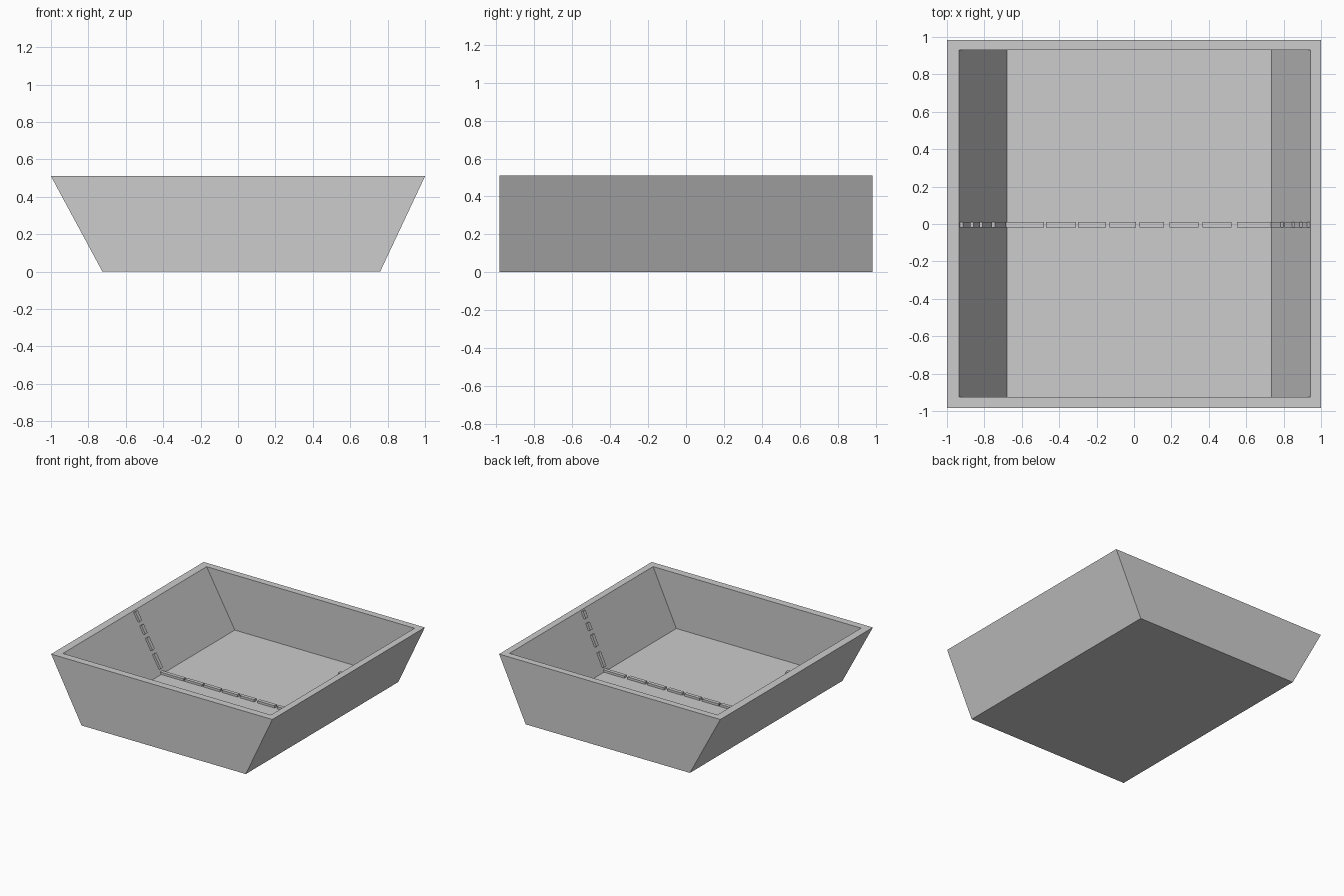
import bpy, bmesh
from mathutils import Vector

cube = bpy.data.objects.get("Cube")
if cube:
    bpy.data.objects.remove(cube, do_unlink=True)

# Single plain grey
grey = bpy.data.materials.new("plain_grey")
grey.use_nodes = True
colour = (0.604, 0.604, 0.604, 1)
grey.diffuse_color = colour
grey.node_tree.nodes["Principled BSDF"].inputs["Base Color"].default_value = colour

TOP, FLOOR = 0.51, 0.06
FLOOR_L, FLOOR_R = -0.68, 0.735      # inner floor ends
RIM_L, RIM_R = -0.935, 0.945         # inner rim ends


def make_object(name, bm):
    bmesh.ops.recalc_face_normals(bm, faces=bm.faces)
    mesh = bpy.data.meshes.new(name)
    bm.to_mesh(mesh)
    bm.free()
    mesh.materials.append(grey)
    obj = bpy.data.objects.new(name, mesh)
    bpy.context.collection.objects.link(obj)
    return obj


def loft(name, rings):
    """Join successive vertex rings with quads and cap both ends."""
    bm = bmesh.new()
    loops = [[bm.verts.new(p) for p in ring] for ring in rings]
    for a, b in zip(loops, loops[1:]):
        for i in range(4):
            j = (i + 1) % 4
            bm.faces.new((a[i], a[j], b[j], b[i]))
    bm.faces.new(loops[0][::-1])
    bm.faces.new(loops[-1])
    return make_object(name, bm)


def rect(x0, x1, y0, y1, z):
    return [(x0, y0, z), (x1, y0, z), (x1, y1, z), (x0, y1, z)]


# Tray with sloping ends and upright sides
loft("tray", [
    rect(-0.725, 0.76, -0.985, 0.985, 0),
    rect(-1, 1, -0.985, 0.985, TOP),
    rect(RIM_L, RIM_R, -0.925, 0.93, TOP),
    rect(FLOOR_L, FLOOR_R, -0.925, 0.93, FLOOR),
])


def left_wall(x):
    return Vector((x, 0, FLOOR + (FLOOR_L - x) / (FLOOR_L - RIM_L) * (TOP - FLOOR)))


def right_wall(x):
    return Vector((x, 0, FLOOR + (x - FLOOR_R) / (RIM_R - FLOOR_R) * (TOP - FLOOR)))


def floor(x):
    return Vector((x, 0, FLOOR))


def dash(name, a, b, y0=-0.02, y1=0.01, raised=0.018):
    """Thin raised bar between two points of the inner surface."""
    along = (b - a).normalized()
    up = Vector((-along.z, 0, along.x))
    rings = []
    for lift in (-0.004, raised):
        p, q = a + up * lift, b + up * lift
        rings.append([(p.x, y0, p.z), (q.x, y0, q.z), (q.x, y1, q.z), (p.x, y1, p.z)])
    loft(name, rings)


# Dashed centre line across the floor and up both sloping ends
dashes = {
    "floor_dash": (floor, [(-0.69, -0.48), (-0.47, -0.31), (-0.30, -0.15), (-0.13, 0.01),
                           (0.03, 0.16), (0.19, 0.345), (0.365, 0.52), (0.55, 0.74)]),
    "left_wall_dash": (left_wall, [(-0.93, -0.89), (-0.875, -0.84),
                                   (-0.825, -0.775), (-0.76, -0.70)]),
    "right_wall_dash": (right_wall, [(0.75, 0.80), (0.82, 0.86),
                                     (0.875, 0.90), (0.915, 0.94)]),
}
for name, (surface, spans) in dashes.items():
    for n, (x0, x1) in enumerate(spans, 1):
        dash(f"{name}_{n}", surface(x0), surface(x1))
